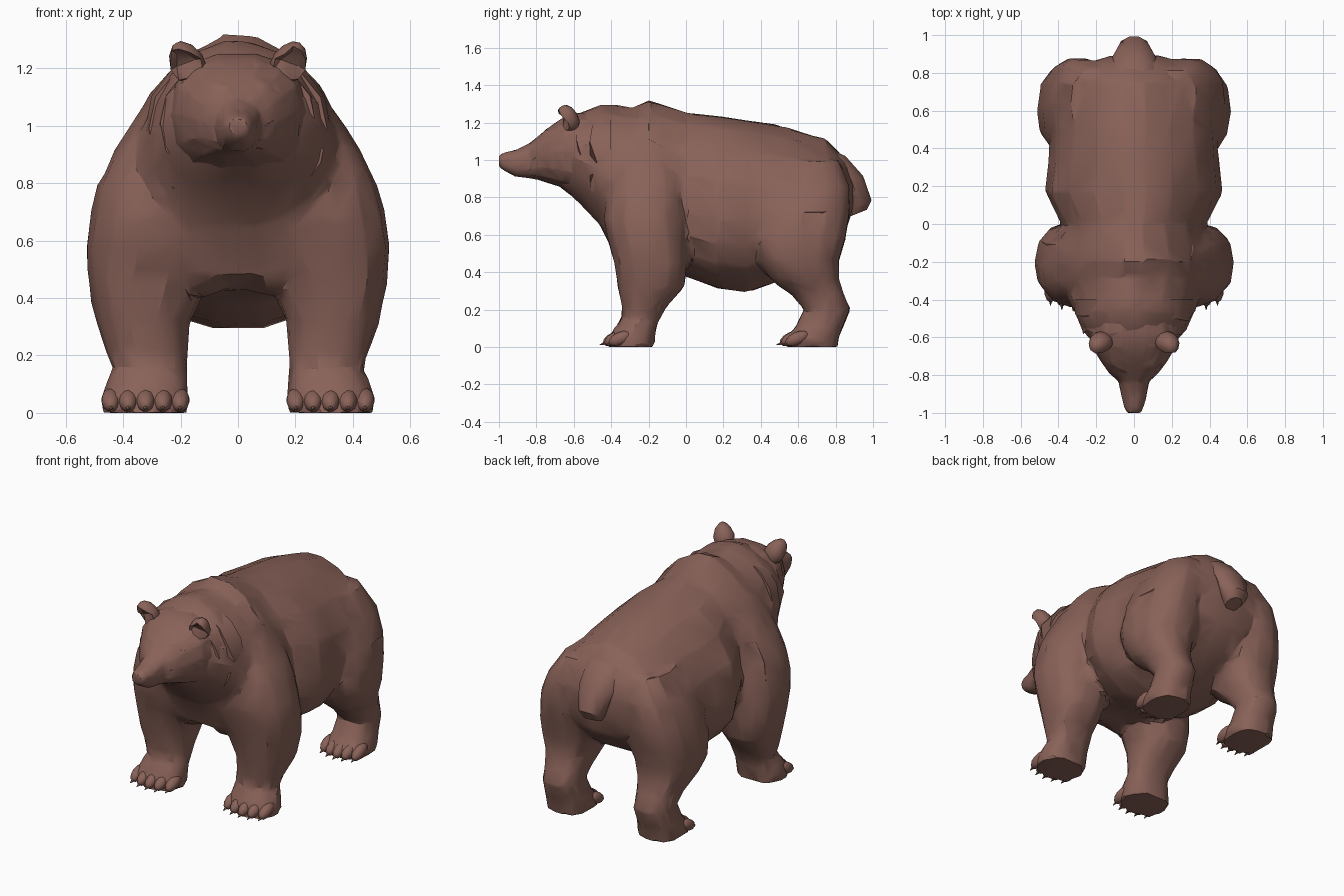
import bpy, bmesh, math, random
from mathutils import Matrix

if "Cube" in bpy.data.objects:
    bpy.data.objects.remove(bpy.data.objects["Cube"])

random.seed(4)
fur = bpy.data.materials.new("brown fur")
fur.diffuse_color = (0.25, 0.122, 0.098, 1)
fur.use_nodes = True
fur.node_tree.nodes["Principled BSDF"].inputs["Base Color"].default_value = fur.diffuse_color


def activate(ob):
    bpy.ops.object.select_all(action='DESELECT')
    ob.select_set(True)
    bpy.context.view_layer.objects.active = ob


def finish(bm, name, angle=30):
    bmesh.ops.recalc_face_normals(bm, faces=bm.faces)
    me = bpy.data.meshes.new(name)
    bm.to_mesh(me)
    bm.free()
    ob = bpy.data.objects.new(name, me)
    bpy.context.collection.objects.link(ob)
    me.materials.append(fur)
    activate(ob)
    bpy.ops.object.shade_smooth_by_angle(angle=math.radians(angle))
    return ob


def fuse(ob, voxel, ratio, jitter, angle=28):
    """Merge overlapping parts into one skin with irregular low-poly facets."""
    mod = ob.modifiers.new("fuse", 'REMESH')
    mod.mode, mod.voxel_size = 'VOXEL', voxel
    mod = ob.modifiers.new("soften", 'SMOOTH')
    mod.factor, mod.iterations = 0.5, 3
    mod = ob.modifiers.new("facet", 'DECIMATE')
    mod.ratio = ratio
    activate(ob)
    for name in ("fuse", "soften", "facet"):
        bpy.ops.object.modifier_apply(modifier=name)
    for v in ob.data.vertices:
        if v.co.z > 0.02:
            v.co += v.normal * random.uniform(-jitter, jitter)
    bpy.ops.object.shade_smooth_by_angle(angle=math.radians(angle))


def spow(v, e):
    return math.copysign(abs(v) ** e, v)


def loft(bm, rings):
    """Skin a list of closed point rings and cap both ends."""
    loops = [[bm.verts.new(p) for p in r] for r in rings]
    n = len(loops[0])
    for a, b in zip(loops, loops[1:]):
        for i in range(n):
            j = (i + 1) % n
            bm.faces.new((a[i], a[j], b[j], b[i]))
    bm.faces.new(loops[0])
    bm.faces.new(loops[-1])


def along_y(secs, n=18, e=0.95, e_top=0.95, ragged=0):
    """Sections: y, half width, bottom, top, height of widest point."""
    out = []
    for i, (y, w, zb, zt, zm) in enumerate(secs):
        ring = []
        for k in range(n):
            c, s = math.cos(math.tau * k / n), math.sin(math.tau * k / n)
            r, p = (zt - zm, e_top) if s > 0 else (zm - zb, e)
            dy = random.uniform(-ragged, ragged) if i == len(secs) - 1 else 0
            ring.append((w * spow(c, p), y + dy, zm + r * spow(s, e)))
        out.append(ring)
    return out


def along_z(secs, side, n=14, e=0.85):
    """Sections: z, inner x, outer x, front y, back y."""
    out = []
    for z, x0, x1, y0, y1 in secs:
        ring = []
        for k in range(n):
            c, s = math.cos(math.tau * k / n), math.sin(math.tau * k / n)
            ring.append((side * ((x0 + x1) / 2 + (x1 - x0) / 2 * spow(c, e)),
                         (y0 + y1) / 2 + (y1 - y0) / 2 * spow(s, e), z))
        out.append(ring)
    return out


def blob(bm, loc, size, rot=(0, 0, 0), sub=2):
    m = Matrix.Translation(loc)
    for ax, a in zip("XYZ", rot):
        m = m @ Matrix.Rotation(a, 4, ax)
    bmesh.ops.create_icosphere(bm, subdivisions=sub, radius=1, matrix=m @ Matrix.Diagonal((*size, 1)))


torso = [(0.89, .13, .74, .92, .83), (0.85, .27, .60, 1.01, .79), (0.75, .38, .48, 1.115, .73),
         (0.5, .44, .35, 1.19, .69), (0.33, .45, .29, 1.215, .68), (0.17, .47, .31, 1.24, .68),
         (0.0, .385, .37, 1.26, .72), (-.12, .40, .40, 1.30, .72), (-.2, .42, .42, 1.325, .72),
         (-.28, .41, .43, 1.285, .74), (-.38, .36, .48, 1.30, .82), (-.46, .32, .65, 1.30, .95),
         (-.56, .275, .76, 1.255, 1.0), (-.62, .22, .81, 1.21, 1.03), (-.73, .12, .895, 1.13, 1.02)]
front_leg = [(0, .175, .475, -.42, -.165), (.05, .17, .475, -.41, -.165), (.1, .175, .46, -.385, -.16),
             (.15, .18, .435, -.345, -.14), (.22, .175, .46, -.345, -.10), (.32, .165, .495, -.365, -.01),
             (.45, .11, .52, -.385, .01), (.58, .02, .53, -.425, .01), (.68, .02, .515, -.445, .01),
             (.8, .06, .485, -.43, 0), (.92, .1, .425, -.40, -.02), (1.05, .1, .34, -.37, -.06),
             (1.17, .1, .24, -.33, -.1)]
hind_leg = [(0, .18, .45, .53, .815), (.05, .175, .455, .53, .82), (.1, .19, .44, .58, .835),
            (.2, .20, .43, .63, .88), (.28, .19, .44, .56, .845), (.36, .17, .475, .45, .82),
            (.46, .13, .51, .385, .82), (.58, .10, .515, .36, .855), (.72, .10, .485, .36, .88),
            (.86, .1, .43, .40, .875), (1.0, .1, .33, .45, .82)]

# body: torso, chest and four legs fused into one faceted skin
bm = bmesh.new()
loft(bm, along_y(torso, e_top=1.2))
for s in (-1, 1):
    loft(bm, along_z(front_leg, s))
    loft(bm, along_z(hind_leg, s))
    blob(bm, (s * .13, -.26, .58), (.17, .14, .18))
fuse(finish(bm, "body"), 0.018, 0.05, 0.004)

# tail
bm = bmesh.new()
tail = []
for y, z, w, t in [(.70, 1.05, .13, .05), (.80, 1.0, .125, .055), (.885, .89, .115, .065),
                   (.93, .76, .085, .065), (.92, .715, .05, .05)]:
    tail.append([(w * math.cos(math.tau * k / 10), y + t * math.sin(math.tau * k / 10),
                  z + .4 * t * math.sin(math.tau * k / 10)) for k in range(10)])
loft(bm, tail)
finish(bm, "tail", 40)

# head and muzzle, with brow ridges
head = [(-.45, .23, .76, 1.26, 1.02), (-.58, .24, .81, 1.255, 1.04), (-.65, .222, .845, 1.235, 1.04),
        (-.73, .175, .872, 1.18, 1.03), (-.79, .13, .89, 1.13, 1.02), (-.835, .082, .90, 1.09, .99),
        (-.91, .068, .91, 1.055, .98), (-.97, .052, .94, 1.04, .99), (-1.0, .035, .965, 1.025, 1.0)]
bm = bmesh.new()
loft(bm, along_y(head, 14, .85, .85))
for s in (-1, 1):
    blob(bm, (s * .09, -.735, 1.135), (.055, .035, .025), (.5, s * .35, s * .5))
fuse(finish(bm, "head"), 0.01, 0.06, 0.002)

# nose pad
bm = bmesh.new()
blob(bm, (0, -.98, 1.012), (.034, .021, .022), sub=1)
finish(bm, "nose")

# ragged layers of fur around the neck
for name, secs in (("rear_neck_fur", [(-.40, .325, .62, 1.27, .98), (-.49, .31, .71, 1.25, .99)]),
                   ("front_neck_fur", [(-.48, .285, .72, 1.25, .99), (-.57, .27, .785, 1.235, 1.01)])):
    bm = bmesh.new()
    loft(bm, along_y(secs, 16, .9, .95, .025))
    finish(bm, name)

for s, side in ((-1, "right"), (1, "left")):
    # cupped ear, broad at the base and leaning forward
    bm = bmesh.new()
    vs = bmesh.ops.create_icosphere(bm, subdivisions=2, radius=1)["verts"]
    for v in vs:
        if v.co.y < 0 and math.hypot(v.co.x, v.co.z - .1) < 0.6:
            v.co.y = -0.15
        v.co.x *= 1.1 - .25 * v.co.z
    bm.transform(Matrix.Translation((s * .18, -.63, 1.222)) @ Matrix.Rotation(s * .35, 4, 'Y')
                 @ Matrix.Rotation(s * .3, 4, 'Z') @ Matrix.Rotation(.45, 4, 'X')
                 @ Matrix.Diagonal((.056, .055, .082, 1)))
    finish(bm, side + "_ear", 40)

    # eye
    bm = bmesh.new()
    blob(bm, (s * .09, -.778, 1.092), (.014, .014, .01), sub=1)
    finish(bm, side + "_eye")

    # toes and claws on both paws
    for paw, cx, half, y0 in (("front", .322, .12, -.38), ("hind", .315, .108, .565)):
        toes, claws = bmesh.new(), bmesh.new()
        for k in range(5):
            u = (k - 2) / 2
            x, y = s * (cx + u * half), y0 + .03 * u * u
            blob(toes, (x, y, .045), (.034, .07, .036), (.4, 0, 0))
            bmesh.ops.create_cone(claws, cap_ends=True, segments=5, radius1=.015, radius2=.002, depth=.05,
                                  matrix=Matrix.Translation((x, y - .058, .018))
                                  @ Matrix.Rotation(math.radians(106), 4, 'X'))
        finish(toes, f"{side}_{paw}_toes", 50)
        finish(claws, f"{side}_{paw}_claws")
